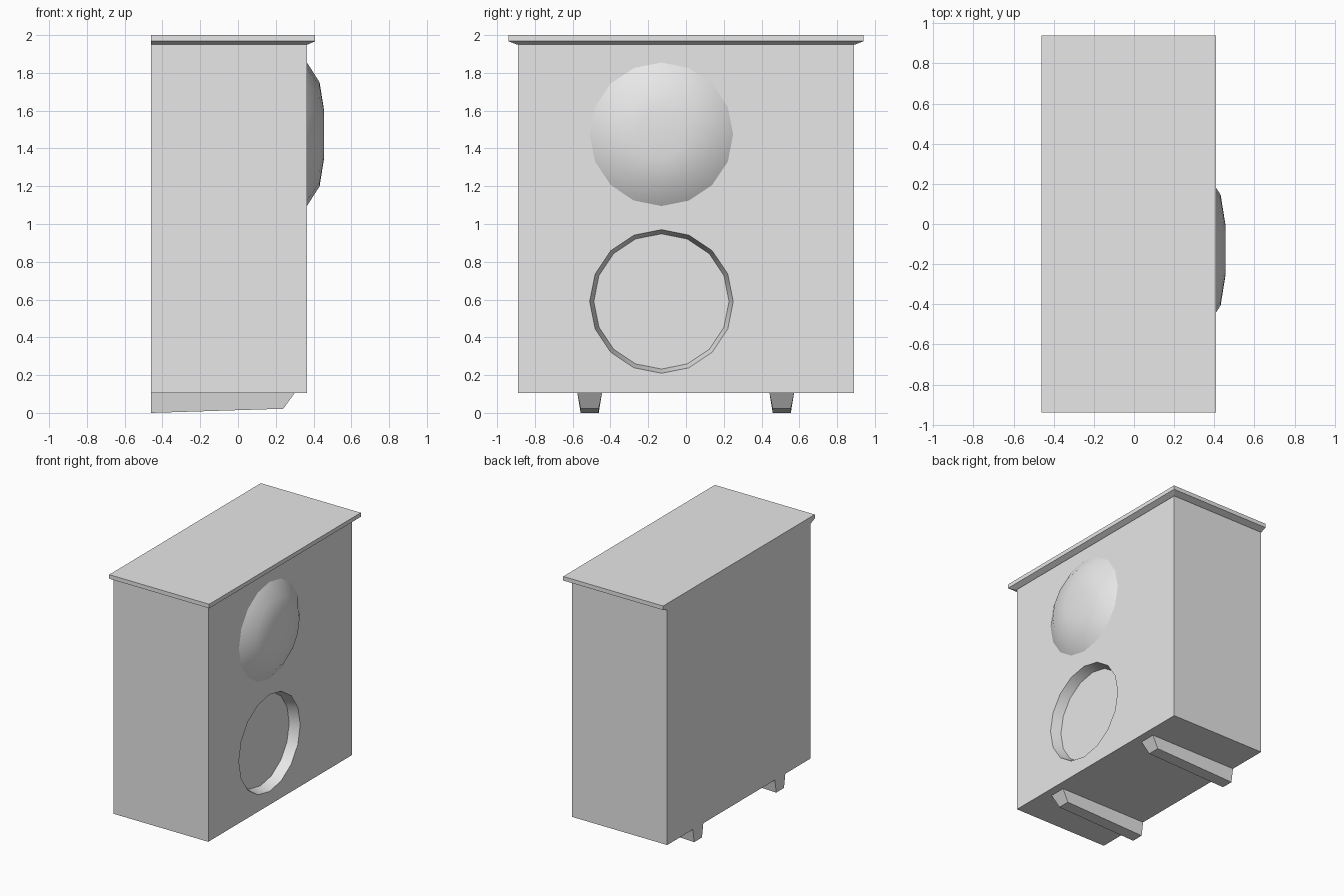
import bpy, bmesh, math
from mathutils import Vector

cube = bpy.data.objects.get("Cube")
if cube:
    bpy.data.objects.remove(cube, do_unlink=True)

GREY = (0.8, 0.8, 0.8, 1)
grey = bpy.data.materials.new("light_grey")
grey.use_nodes = True
grey.diffuse_color = GREY
grey.node_tree.nodes["Principled BSDF"].inputs["Base Color"].default_value = GREY

BACK, FACE = -0.46, 0.365     # cabinet back and face along x
PORT_Y, RADIUS, SIDES = -0.13, 0.38, 16


def finish(name, bm):
    bmesh.ops.recalc_face_normals(bm, faces=bm.faces)
    mesh = bpy.data.meshes.new(name)
    bm.to_mesh(mesh)
    bm.free()
    mesh.materials.append(grey)
    obj = bpy.data.objects.new(name, mesh)
    bpy.context.collection.objects.link(obj)
    return obj


def bridge(bm, a, b):
    n = len(a)
    return [bm.faces.new((a[i], a[(i + 1) % n], b[(i + 1) % n], b[i])) for i in range(n)]


def rect(bm, x0, x1, y0, y1, z0, z1=None):
    """Rectangle whose height can differ between its x0 and x1 ends."""
    z1 = z0 if z1 is None else z1
    corners = ((x0, y0, z0), (x1, y0, z1), (x1, y1, z1), (x0, y1, z0))
    return [bm.verts.new(c) for c in corners]


def ring(bm, x, z, r):
    angles = [math.tau * i / SIDES for i in range(SIDES)]
    return [bm.verts.new((x, PORT_Y + r * math.cos(a), z + r * math.sin(a))) for a in angles]


def loft(bm, loops, cap_first=True):
    for a, b in zip(loops, loops[1:]):
        bridge(bm, a, b)
    if cap_first:
        bm.faces.new(loops[0])
    bm.faces.new(loops[-1])


# Cabinet with a round tapered recess in its face
bm = bmesh.new()
low = rect(bm, BACK, FACE, -0.89, 0.89, 0.105)
high = rect(bm, BACK, FACE, -0.89, 0.89, 1.955)
loft(bm, [low, high])
face = next(f for f in bm.faces if all(abs(v.co.x - FACE) < 0.001 for v in f.verts))
outline = list(face.edges)
bmesh.ops.delete(bm, geom=[face], context='FACES_ONLY')
rim = ring(bm, FACE, 0.59, RADIUS)
floor = ring(bm, FACE - 0.08, 0.59, RADIUS - 0.022)
walls = bridge(bm, rim, floor)
for f in walls:
    f.smooth = True
bm.faces.new(floor)
rim_edges = [bm.edges.get((rim[i], rim[(i + 1) % SIDES])) for i in range(SIDES)]
bmesh.ops.triangle_fill(bm, edges=outline + rim_edges, use_beauty=True, normal=Vector((1, 0, 0)))
for e in rim_edges:
    e.smooth = False
for i in range(SIDES):
    bm.edges.get((floor[i], floor[(i + 1) % SIDES])).smooth = False
finish("cabinet", bm)

# Overhanging lid, chamfered underneath and flush at the back
bm = bmesh.new()
loft(bm, [rect(bm, BACK, 0.37, -0.895, 0.895, 1.95),
          rect(bm, BACK, 0.408, -0.94, 0.94, 1.968),
          rect(bm, BACK, 0.408, -0.94, 0.94, 2.0)])
finish("lid", bm)

# Smooth shallow dome above the recess
bm = bmesh.new()
profile = ((FACE, RADIUS), (0.432, 0.275), (0.456, 0.125))
loft(bm, [ring(bm, x, 1.475, r) for x, r in profile], cap_first=False)
for f in bm.faces:
    f.smooth = True
finish("dome", bm)

# Two tapered runners with a sloped front end
for side, y in (("right", -0.51), ("left", 0.507)):
    bm = bmesh.new()
    loft(bm, [rect(bm, BACK, 0.24, y - 0.048, y + 0.048, 0.0, 0.022),
              rect(bm, BACK, 0.30, y - 0.065, y + 0.065, 0.105)])
    finish(side + "_runner", bm)
